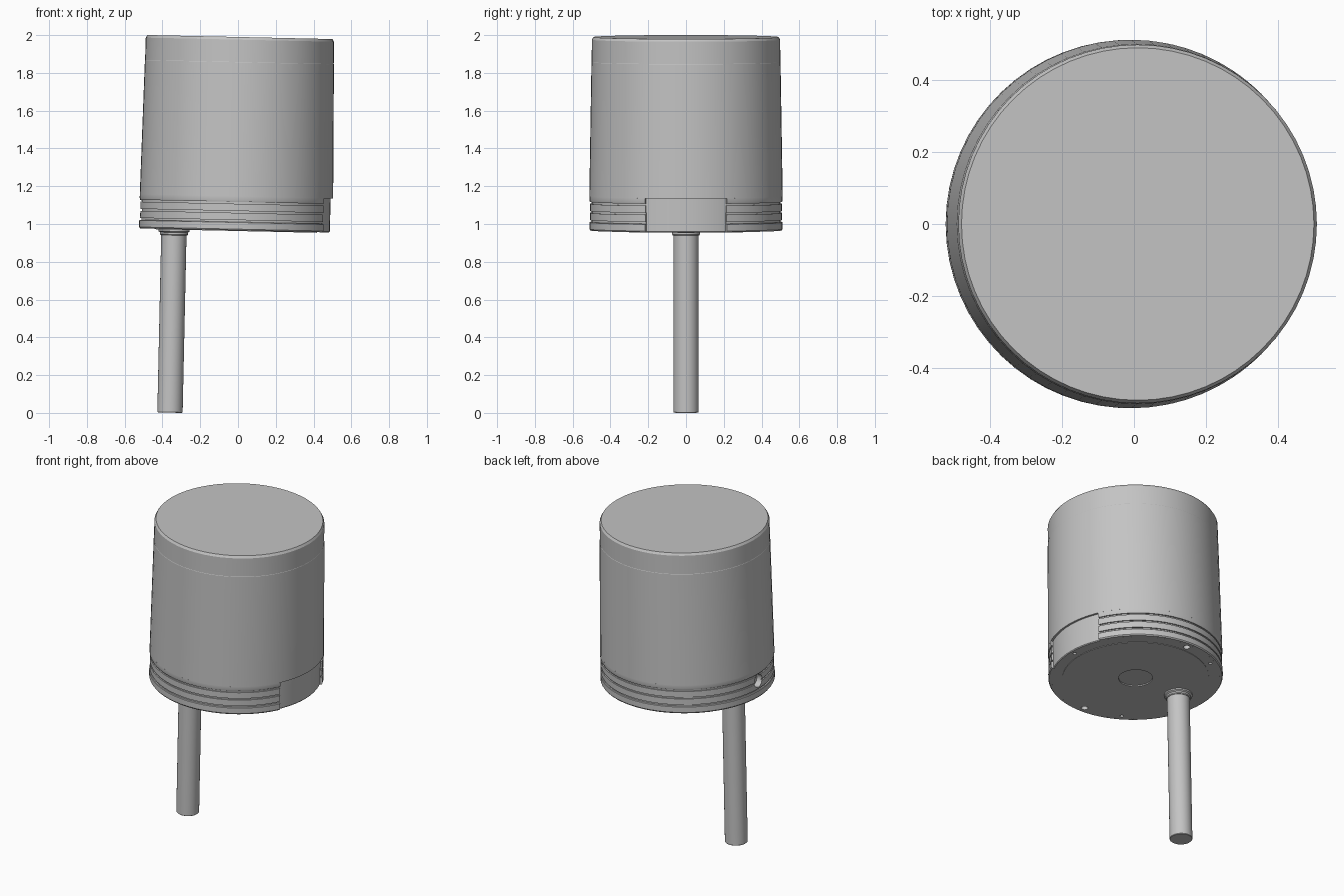
import bpy, bmesh, math
from mathutils import Matrix, Vector

if "Cube" in bpy.data.objects:
    bpy.data.objects.remove(bpy.data.objects["Cube"], do_unlink=True)

grey = bpy.data.materials.new("plain grey")
grey.use_nodes = True
grey.diffuse_color = (0.55, 0.55, 0.55, 1)
grey.node_tree.nodes["Principled BSDF"].inputs["Base Color"].default_value = grey.diffuse_color

# Whole model leans slightly; local origin is the centre of the housing's underside
LEAN = Matrix.Translation((-0.012, 0, 0.966)) @ Matrix.Rotation(math.radians(1.25), 4, "Y")


def add_object(name, bm):
    bmesh.ops.recalc_face_normals(bm, faces=bm.faces)
    mesh = bpy.data.meshes.new(name)
    bm.to_mesh(mesh)
    bm.free()
    mesh.materials.append(grey)
    obj = bpy.data.objects.new(name, mesh)
    bpy.context.collection.objects.link(obj)
    obj.matrix_world = LEAN
    return obj


def lathe(name, profile, steps=64, start=0, end=360, offset=0):
    """Turn (radius, height) points round z; a part turn uses a closed profile."""
    bm = bmesh.new()
    full = end - start == 360
    rings = []
    for i in range(steps if full else steps + 1):
        a = math.radians(start + (end - start) * i / steps)
        rings.append([bm.verts.new((offset + r * math.cos(a), r * math.sin(a), z))
                      for r, z in profile])
    pairs = list(zip(rings, rings[1:]))
    if full:
        pairs.append((rings[-1], rings[0]))
    n = len(profile)
    for a, b in pairs:
        for j in range(n - 1 if full else n):
            k = (j + 1) % n
            bm.faces.new((a[j], b[j], b[k], a[k]))
    if full:
        bm.faces.new([r[0] for r in rings])
        bm.faces.new([r[-1] for r in rings])
    else:
        bm.faces.new(rings[0])
        bm.faces.new(rings[-1])
    return add_object(name, bm)


def smooth(obj):
    bpy.ops.object.select_all(action="DESELECT")
    obj.select_set(True)
    bpy.context.view_layer.objects.active = obj
    bpy.ops.object.shade_smooth_by_angle(angle=math.radians(25))


# Tapered can with a fine seam below the rim and a chamfered top
shell = lathe("housing_shell", [
    (0.512, 0.18), (0.5005, 0.89), (0.4995, 0.892),
    (0.4985, 1.01), (0.49, 1.024)])

# Base core, with a shallow raised disc and a centre recess beneath
core = lathe("base_core", [
    (0.10, 0.004), (0.10, -0.003), (0.43, -0.003), (0.43, 0),
    (0.494, 0), (0.498, 0.005), (0.499, 0.19)])

# Grooved band, left open on one side
band_profile = [(0.494, 0.18), (0.494, 0), (0.507, 0), (0.512, 0.007), (0.512, 0.042)]
for z in (0.045, 0.093, 0.141):
    band_profile += [(0.509, z), (0.501, z), (0.501, z + 0.01), (0.509, z + 0.01)]
band_profile += [(0.512, 0.16), (0.512, 0.18)]
band = lathe("grooved_band", band_profile, 54, 25, 335)

# Output shaft with its collar, off centre
shaft = lathe("shaft", [
    (0.064, -0.972), (0.067, -0.969), (0.067, -0.02), (0.067, 0.02)], 32, offset=-0.327)
collar = lathe("shaft_collar", [
    (0.07, -0.033), (0.074, -0.028), (0.074, -0.018),
    (0.083, -0.012), (0.083, 0.01)], 32, offset=-0.327)

# Cutter for the side hole and the screw holes underneath
bm = bmesh.new()


def drill(radius, depth, matrix):
    bmesh.ops.create_cone(bm, cap_ends=True, segments=20, radius1=radius,
                          radius2=radius, depth=depth, matrix=matrix)


for angle, radius in ((90, 0.02), (270, 0.02), (0, 0.011), (120, 0.011), (240, 0.011)):
    spot = Matrix.Rotation(math.radians(angle), 4, "Z") @ Vector((0.466, 0, 0))
    drill(radius, 0.08, Matrix.Translation(spot))
drill(0.04, 0.1, Matrix.Translation((-0.52, 0, 0.105)) @ Matrix.Rotation(math.pi / 2, 4, "Y"))
cutter = add_object("hole_cutter", bm)
cutter.hide_render = True

for part in (core, band):
    cut = part.modifiers.new("holes", "BOOLEAN")
    cut.operation = "DIFFERENCE"
    cut.solver = "EXACT"
    cut.object = cutter
    bpy.context.view_layer.objects.active = part
    bpy.ops.object.modifier_apply(modifier=cut.name)
bpy.data.objects.remove(cutter, do_unlink=True)

for part in (shell, core, band, shaft, collar):
    smooth(part)
